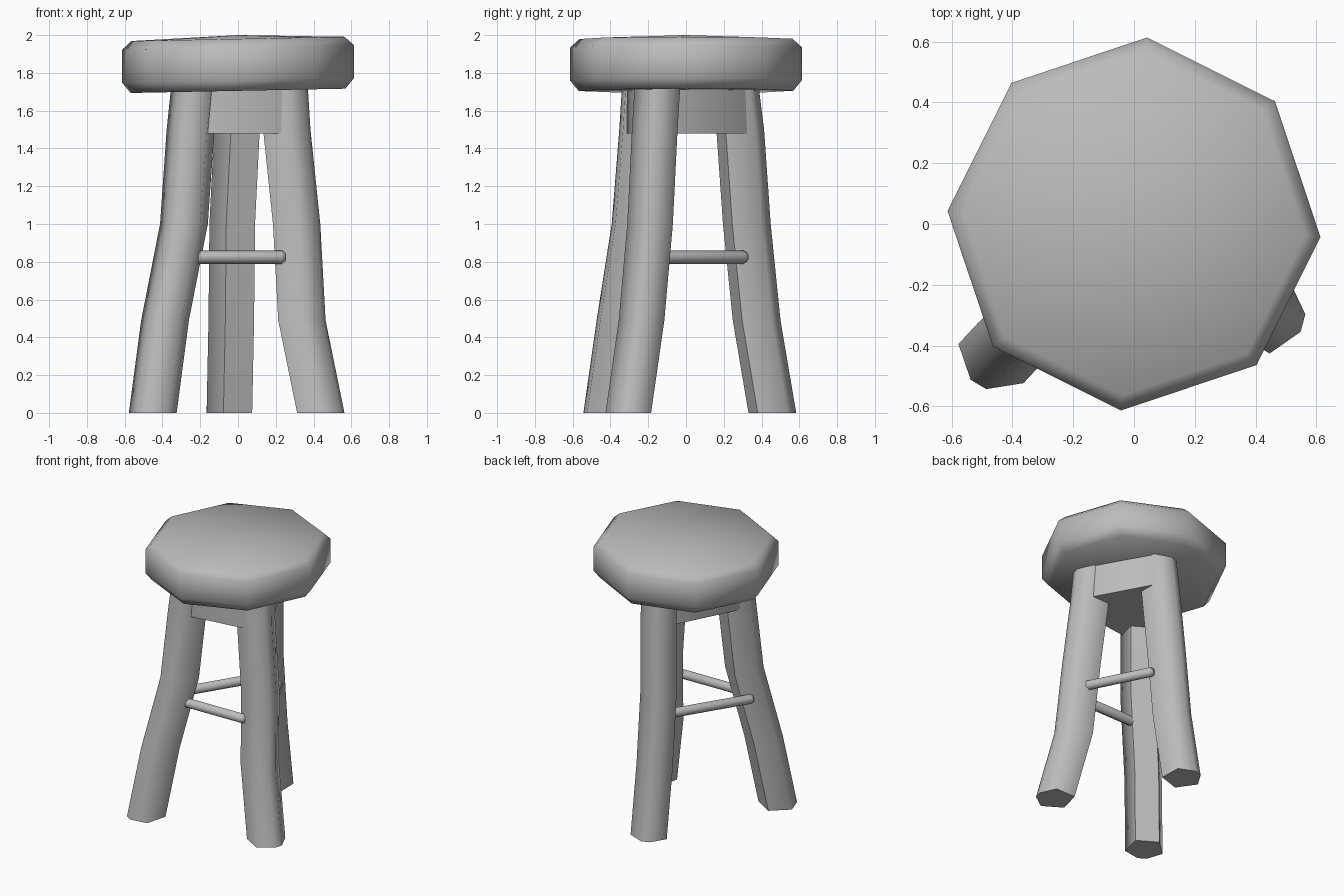
import bpy
import bmesh
from math import cos, sin, radians
from mathutils import Vector

cube = bpy.data.objects.get("Cube")
if cube:
    bpy.data.objects.remove(cube, do_unlink=True)

grey = bpy.data.materials.new("plain_grey")
grey.use_nodes = True
COLOUR = (0.5, 0.5, 0.5, 1)
grey.diffuse_color = COLOUR
grey.node_tree.nodes["Principled BSDF"].inputs["Base Color"].default_value = COLOUR


def finish(bm, name, angle):
    """Turn a bmesh into a smooth-shaded grey object."""
    bmesh.ops.recalc_face_normals(bm, faces=bm.faces)
    mesh = bpy.data.meshes.new(name)
    bm.to_mesh(mesh)
    bm.free()
    mesh.materials.append(grey)
    obj = bpy.data.objects.new(name, mesh)
    bpy.context.collection.objects.link(obj)
    bpy.ops.object.select_all(action="DESELECT")
    obj.select_set(True)
    bpy.context.view_layer.objects.active = obj
    bpy.ops.object.shade_smooth_by_angle(angle=radians(angle))
    return obj


def loft(bm, rings):
    """Skin a list of equal rings of points; returns the vertex rings."""
    loops = [[bm.verts.new(p) for p in ring] for ring in rings]
    for low, high in zip(loops, loops[1:]):
        for i in range(len(low)):
            j = (i + 1) % len(low)
            bm.faces.new((low[i], low[j], high[j], high[i]))
    return loops


def fan(bm, loop, centre):
    tip = bm.verts.new(centre)
    for i, v in enumerate(loop):
        bm.faces.new((v, loop[(i + 1) % len(loop)], tip))


# Seat: slightly tilted eight-sided cushion with softened rims
bm = bmesh.new()
rings = []
for r, z in ((0.57, 1.705), (0.615, 1.76), (0.615, 1.935), (0.565, 1.98)):
    angles = [radians(-4 + 45 * i) for i in range(8)]
    rings.append([(r * cos(a), r * sin(a), z + 0.02 * r * cos(a)) for a in angles])
loops = loft(bm, rings)
fan(bm, loops[0], (0, 0, 1.71))
fan(bm, loops[-1], (0, 0, 2.0))
finish(bm, "seat", 60)

# Legs: six-sided section swept along a bent path
SECTION = [(0.12, -0.03), (0.12, 0.03), (0.04, 0.125),
           (-0.11, 0.08), (-0.11, -0.08), (0.04, -0.125)]
HEIGHTS = (0, 0.49, 1.0, 1.5, 1.74)
LEGS = {
    "right_front_leg": (239, [(-.45, -.425), (-.385, -.355), (-.285, -.275), (-.25, -.235), (-.225, -.22)]),
    "left_front_leg": (-15, [(.44, -.295), (.34, -.225), (.312, -.18), (.26, -.155), (.245, -.14)]),
    "back_leg": (108, [(-.035, .46), (-.025, .377), (-.02, .325), (.005, .29), (.01, .26)]),
}
hub_points = []
for name, (turn, path) in LEGS.items():
    c, s = cos(radians(turn)), sin(radians(turn))
    rings = [[Vector((x + u * c - v * s, y + u * s + v * c, z)) for u, v in SECTION]
             for (x, y), z in zip(path, HEIGHTS)]
    bm = bmesh.new()
    loops = loft(bm, rings)
    bm.faces.new(loops[0])
    bm.faces.new(loops[-1])
    finish(bm, name, 70)
    hub_points += [Vector((p.x * 0.96, p.y * 0.96, z))
                   for p in rings[-1] for z in (1.48, 1.74)]

# Hub: solid block joining the leg tops under the seat
bm = bmesh.new()
for p in hub_points:
    bm.verts.new(p)
bmesh.ops.convex_hull(bm, input=bm.verts)
loose = [v for v in bm.verts if not v.link_faces]
bmesh.ops.delete(bm, geom=loose, context="VERTS")
finish(bm, "leg_hub", 50)

# Rungs: thin bars whose far ends break through the next leg
RUNGS = {
    "front_rung": ((-.30, -.28), (.25, -.27)),
    "left_rung": ((.33, -.13), (.10, .32)),
    "right_rung": ((-.06, .30), (-.385, -.22)),
}
for name, (a, b) in RUNGS.items():
    start, end = Vector((*a, 0.825)), Vector((*b, 0.825))
    along = (end - start).normalized()
    side = along.cross(Vector((0, 0, 1)))
    ring = [0.036 * (side * cos(radians(60 * i + 30)) + Vector((0, 0, 1)) * sin(radians(60 * i + 30)))
            for i in range(6)]
    bm = bmesh.new()
    loops = loft(bm, [[start + p for p in ring],
                      [end - along * 0.02 + p for p in ring],
                      [end + p * 0.7 for p in ring]])
    bm.faces.new(loops[0])
    bm.faces.new(loops[-1])
    finish(bm, name, 65)
